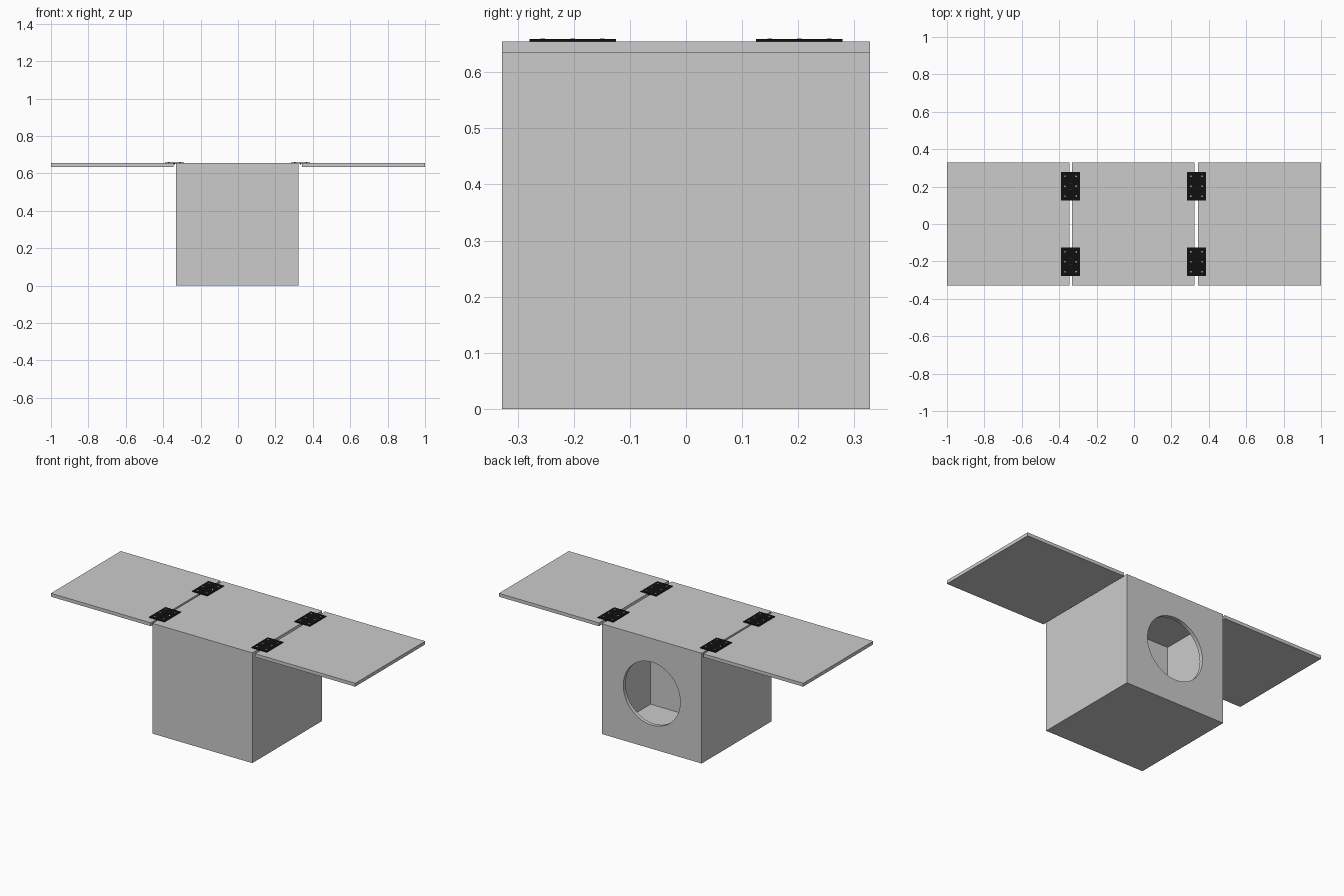
import bpy
import math

if "Cube" in bpy.data.objects:
    bpy.data.objects.remove(bpy.data.objects["Cube"])

black = bpy.data.materials.new("black_metal")
black.diffuse_color = (0.005, 0.005, 0.005, 1)
black.use_nodes = True
black.node_tree.nodes["Principled BSDF"].inputs["Base Color"].default_value = black.diffuse_color


def box(name, lo, hi, mat=None):
    """Axis-aligned box between two corners."""
    bpy.ops.mesh.primitive_cube_add(size=1, location=[(a + b) / 2 for a, b in zip(lo, hi)])
    ob = bpy.context.object
    ob.name = name
    ob.scale = [b - a for a, b in zip(lo, hi)]
    bpy.ops.object.transform_apply(location=False, rotation=False, scale=True)
    if mat:
        ob.data.materials.append(mat)
    return ob


def rod(name, r, depth, loc, along_y=False, mat=None, sides=16):
    rot = (math.pi / 2, 0, 0) if along_y else (0, 0, 0)
    bpy.ops.mesh.primitive_cylinder_add(vertices=sides, radius=r, depth=depth,
                                        location=loc, rotation=rot)
    ob = bpy.context.object
    ob.name = name
    if mat:
        ob.data.materials.append(mat)
    bpy.ops.object.shade_smooth_by_angle()
    return ob


def cut(target, cutter):
    mod = target.modifiers.new("cut", 'BOOLEAN')
    mod.operation = 'DIFFERENCE'
    mod.solver = 'EXACT'
    mod.object = cutter
    cutter.hide_render = True
    bpy.context.view_layer.objects.active = target
    bpy.ops.object.modifier_apply(modifier=mod.name)
    bpy.data.objects.remove(cutter)


H, TOP, CX = 0.328, 0.655, -0.0045

# Cube body with an inner chamber and a round opening in the back
body = box("body", (CX - H, -H, 0), (CX + H, H, TOP))
cut(body, box("chamber_cutter", (CX - H + 0.028, -0.09, 0.025),
              (CX + H - 0.028, H - 0.022, TOP - 0.025)))
cut(body, rod("opening_cutter", 0.187, 0.2, (CX, H, TOP / 2), True, sides=64))

# Side panels
box("left_panel", (-1, -H, 0.635), (-0.344, H, TOP))
box("right_panel", (0.342, -H, 0.635), (1, H, TOP))

# Hinges: two leaves, knuckles and screws each
for side, hx in (("left", -0.339), ("right", 0.334)):
    for end, hy in (("front", -0.202), ("back", 0.202)):
        tag = f"{side}_{end}_hinge"
        for s in (-1, 1):
            x0, x1 = sorted((hx + s * 0.001, hx + s * 0.051))
            box(tag + "_leaf", (x0, hy - 0.077, TOP - 0.0005), (x1, hy + 0.077, TOP + 0.004), black)
            for k in (-1, 0, 1):
                rod(tag + "_screw", 0.004, 0.004,
                    (hx + s * 0.03, hy + k * 0.053, TOP + 0.0027), sides=12)
        for k in range(5):
            rod(tag + "_knuckle", 0.0055, 0.0295,
                (hx, hy + (k - 2) * 0.031, TOP - 0.001), True, black)
